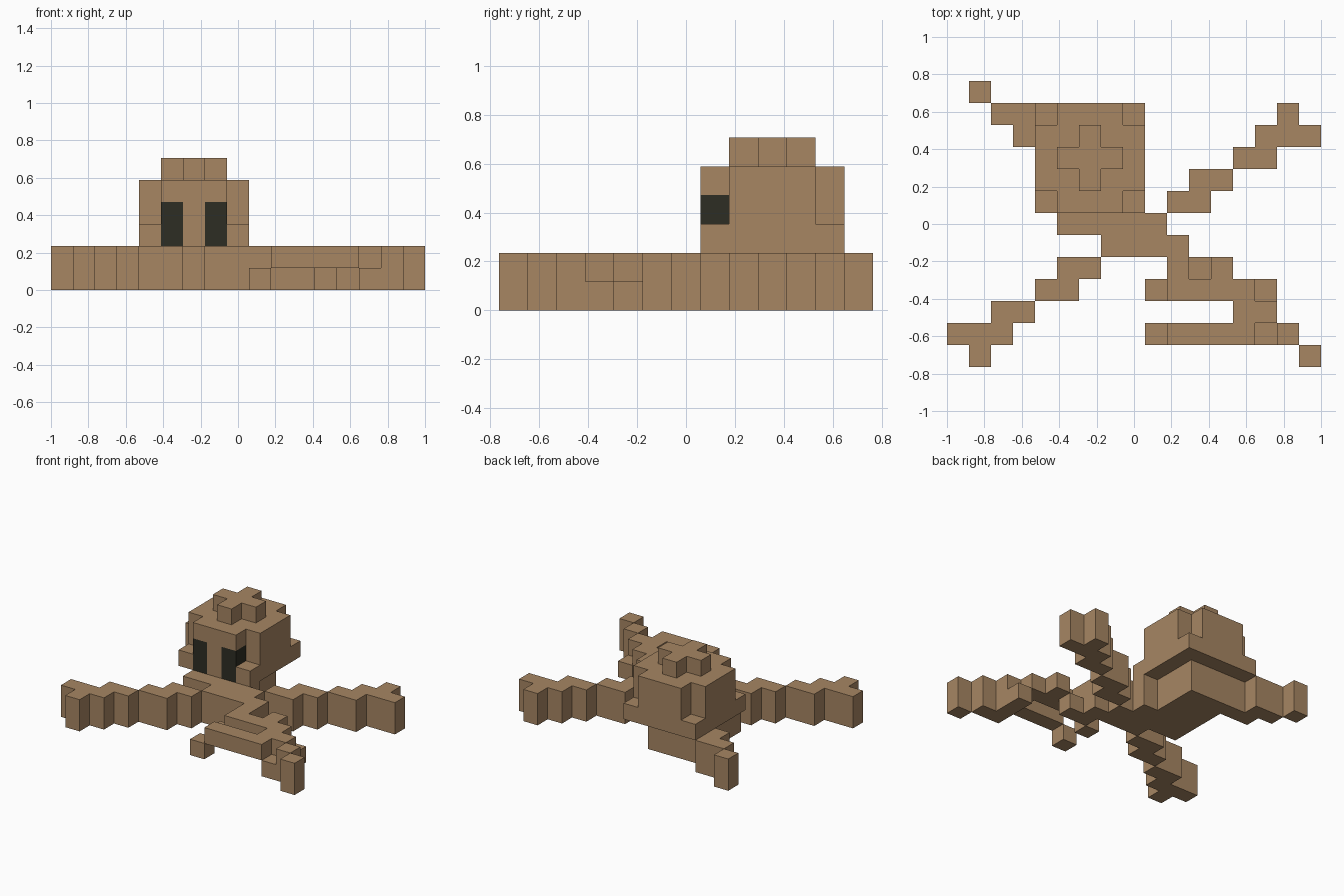
import bpy, bmesh
from mathutils import Vector

cube = bpy.data.objects.get("Cube")
if cube:
    bpy.data.objects.remove(cube, do_unlink=True)

U = 2 / 17                                   # edge of one block
ORIGIN = Vector((-8.5, -6.5, 0))             # model is 17 x 13 x 6 blocks


def material(name, rgb):
    m = bpy.data.materials.new(name)
    m.use_nodes = True
    m.diffuse_color = (*rgb, 1)
    bsdf = m.node_tree.nodes["Principled BSDF"]
    bsdf.inputs["Base Color"].default_value = (*rgb, 1)
    bsdf.inputs["Roughness"].default_value = 0.9
    return m


BROWN = material("warm brown", (0.385, 0.238, 0.124))
DARK = material("dark eye", (0.027, 0.027, 0.017))

parts = {}
colours = {}


def part(name, colour=BROWN):
    parts[name] = set()
    colours[name] = colour
    return parts[name]


def fill(cells, cols, rows, layers):
    """Add a box of blocks; each range is inclusive."""
    for i in range(cols[0], cols[-1] + 1):
        for j in range(rows[0], rows[-1] + 1):
            for k in range(layers[0], layers[-1] + 1):
                cells.add((i, j, k))


LOW, HIGH, BOTH = (0,), (1,), (0, 1)

# Body: core under the head, with a stepped front
body = part("body")
fill(body, (5, 7), (8, 10), BOTH)
fill(body, (5, 8), (7,), BOTH)
fill(body, (5, 9), (6,), BOTH)
fill(body, (7, 10), (5,), BOTH)

# Head: wide base, corners cut above it, plus-shaped crown
head = part("head")
fill(head, (4, 8), (7, 11), (2,))
fill(head, (5, 7), (7, 11), (3, 4))
fill(head, (4, 8), (8, 10), (3, 4))
crown = part("crown")
fill(crown, (5, 7), (9,), (5,))
fill(crown, (6,), (8, 10), (5,))

# Eyes replace blocks of the head
for side, col in (("right", 5), ("left", 7)):
    eye = part(side + "_eye", DARK)
    fill(eye, (col,), (7,), (2, 3))
    head -= eye

# Two long legs, one the half-turn copy of the other
back_leg = part("left_back_leg")
for row, cols in ((7, (10, 11)), (8, (11, 12)), (9, (13, 14)),
                  (10, (14, 16)), (11, (15,))):
    fill(back_leg, cols, (row,), BOTH)
front_leg = part("right_front_leg")
front_leg.update((16 - i, 11 - j, k) for i, j, k in back_leg)

# Short back leg running out from under the head
short_leg = part("right_back_leg")
for row, cols in ((10, (3, 4)), (11, (2, 3)), (12, (1,))):
    fill(short_leg, cols, (row,), BOTH)

# Winding limb: raised bars joined by low blocks
limb = part("left_front_leg")
fill(limb, (10,), (4,), BOTH)
fill(limb, (11,), (4,), LOW)
fill(limb, (12,), (4,), HIGH)
fill(limb, (9,), (3,), LOW)
fill(limb, (10, 13), (3,), HIGH)
fill(limb, (14,), (1, 3), LOW)
fill(limb, (13, 14), (2,), HIGH)
fill(limb, (10, 13), (1,), HIGH)
fill(limb, (9,), (1,), LOW)
fill(limb, (15,), (1,), BOTH)
fill(limb, (16,), (0,), BOTH)

occupied = set().union(*parts.values())


def build(name, cells):
    """Make a mesh from the exposed block faces."""
    bm = bmesh.new()
    for cell in sorted(cells):
        for axis in range(3):
            for sign in (0, 1):
                near = list(cell)
                near[axis] += 2 * sign - 1
                if tuple(near) in occupied:
                    continue
                a, b = (axis + 1) % 3, (axis + 2) % 3
                ring = []
                for da, db in ((0, 0), (1, 0), (1, 1), (0, 1)):
                    p = Vector(cell)
                    p[axis] += sign
                    p[a] += da
                    p[b] += db
                    ring.append(bm.verts.new((p + ORIGIN) * U))
                bm.faces.new(ring if sign else ring[::-1])
    bmesh.ops.remove_doubles(bm, verts=bm.verts, dist=U / 100)
    mesh = bpy.data.meshes.new(name)
    bm.to_mesh(mesh)
    bm.free()
    mesh.materials.append(colours[name])
    bpy.context.collection.objects.link(bpy.data.objects.new(name, mesh))


for name, cells in parts.items():
    build(name, cells)
